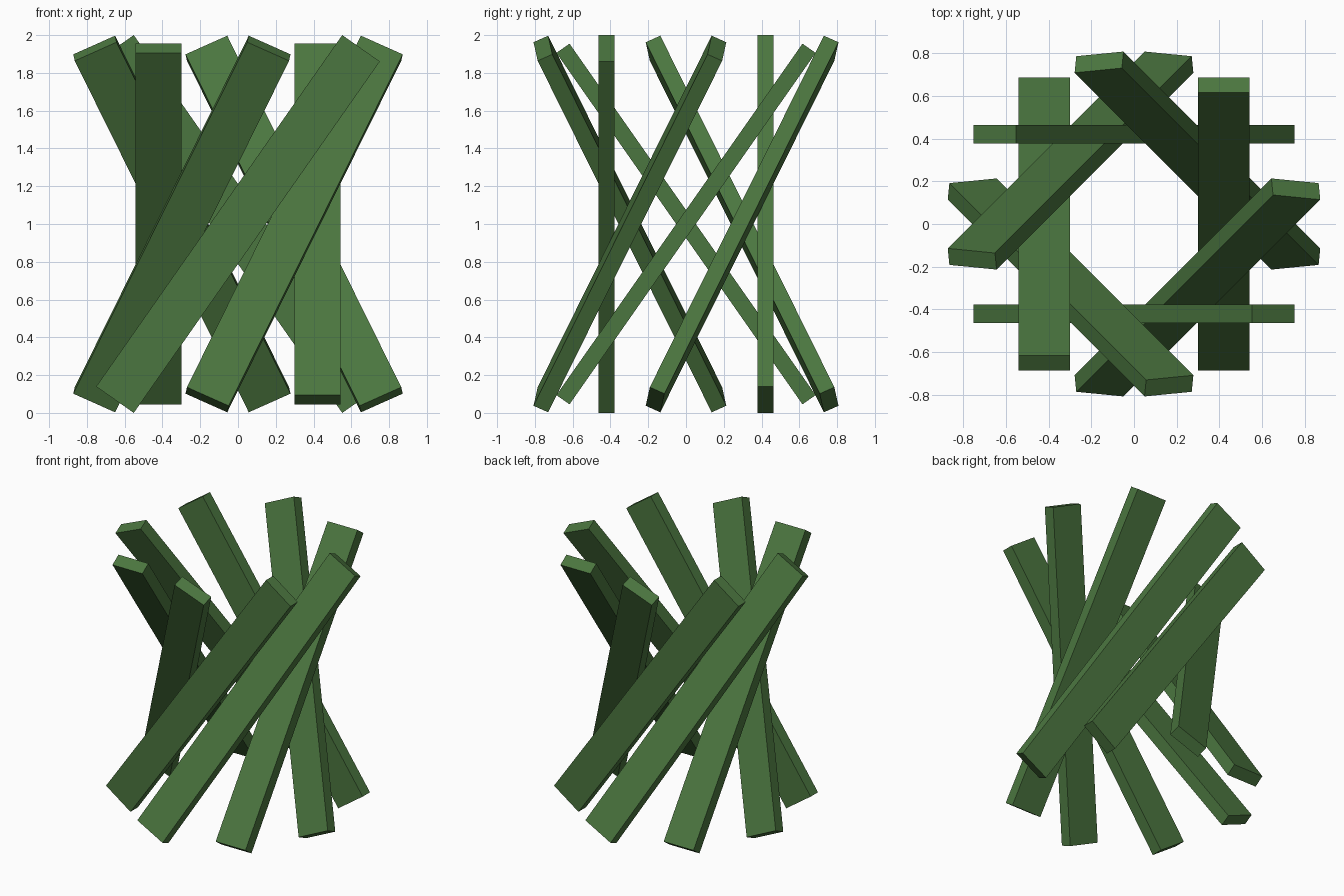
import bpy, math
from mathutils import Vector, Quaternion

if "Cube" in bpy.data.objects:
    bpy.data.objects.remove(bpy.data.objects["Cube"])

COUNT = 8
RADIUS = 0.42                    # ring radius at mid height
WIDTH, THICK = 0.243, 0.085      # plank section
TILT = math.radians(35)
LENGTH = (2 - WIDTH * math.sin(TILT)) / math.cos(TILT)

green = bpy.data.materials.new("green")
green.diffuse_color = (0.07, 0.18, 0.05, 1)
green.use_nodes = True
green.node_tree.nodes["Principled BSDF"].inputs["Base Color"].default_value = green.diffuse_color


def plank(index):
    # plank leaning along the ring's tangent (tilt axis points outward, reversed)
    a = index * 2 * math.pi / COUNT
    outward = Vector((math.cos(a), math.sin(a), 0))
    bpy.ops.mesh.primitive_cube_add(size=1)
    ob = bpy.context.object
    ob.name = f"leaning_plank_{index + 1}"
    ob.scale = (WIDTH, THICK, LENGTH)
    ob.rotation_mode = 'QUATERNION'
    ob.rotation_quaternion = Quaternion(-outward, TILT)
    ob.location = outward * RADIUS + Vector((0, 0, 1))
    ob.data.materials.append(green)


# ring of crossed planks
for i in range(COUNT):
    plank(i)
